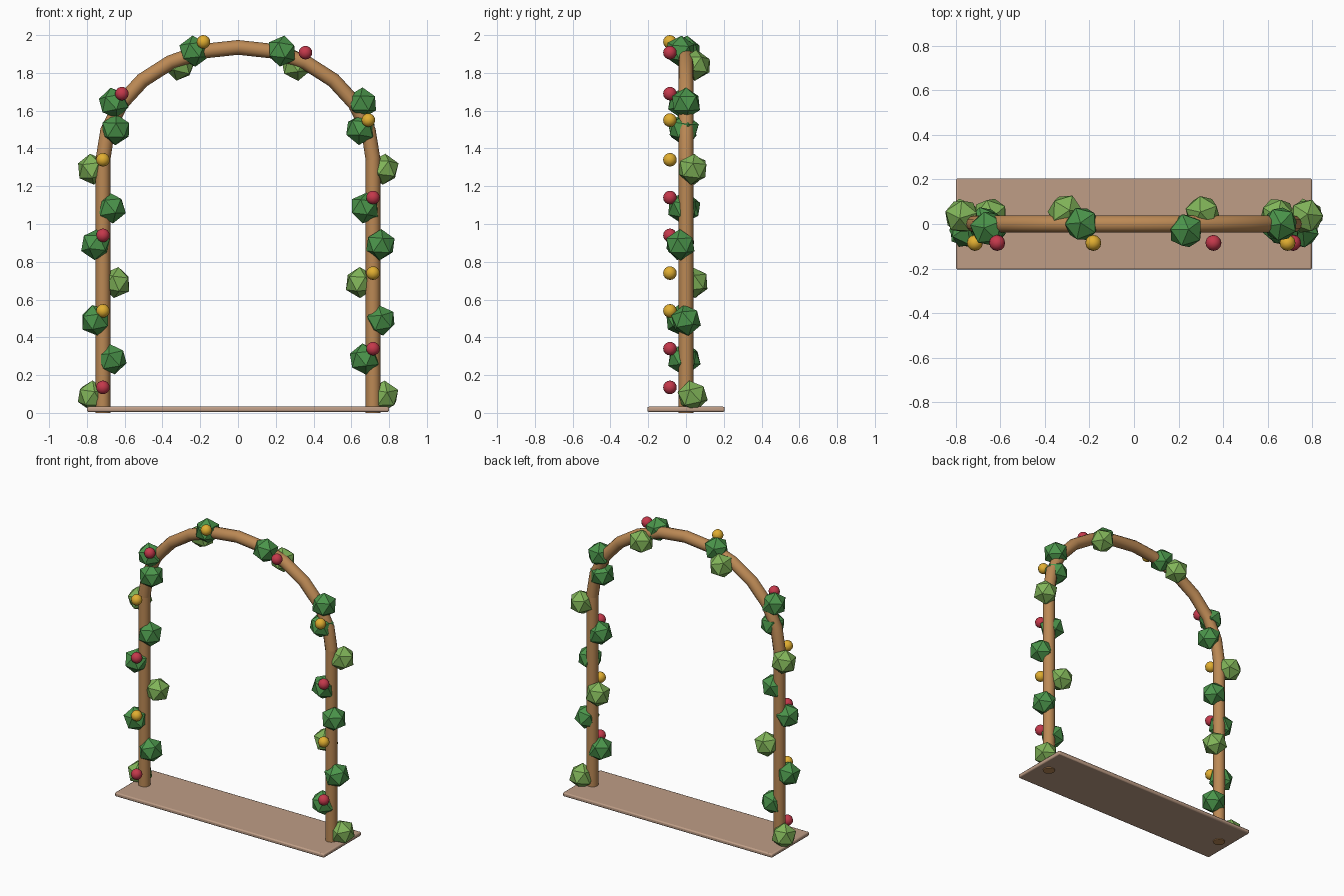
import bpy, math, random

if "Cube" in bpy.data.objects:
    bpy.data.objects.remove(bpy.data.objects["Cube"])
random.seed(4)


def mat(name, rgb):
    m = bpy.data.materials.new(name)
    m.diffuse_color = (*rgb, 1)
    m.use_nodes = True
    m.node_tree.nodes["Principled BSDF"].inputs["Base Color"].default_value = m.diffuse_color
    return m


WOOD = mat("wood", (0.50, 0.25, 0.09))
EARTH = mat("base_brown", (0.52, 0.34, 0.24))
DARK = mat("leaf_dark", (0.07, 0.30, 0.07))
LIGHT = mat("leaf_light", (0.22, 0.46, 0.10))
RED = mat("flower_red", (0.55, 0.04, 0.07))
GOLD = mat("flower_gold", (0.75, 0.42, 0.03))


def finish(name, material, smooth=None):
    o = bpy.context.object
    o.name = name
    o.data.materials.append(material)
    if smooth:
        bpy.ops.object.shade_smooth_by_angle(angle=math.radians(smooth))
    return o


# Thin base plate with softened edges
bpy.ops.mesh.primitive_cube_add(size=1, location=(0, 0, 0.019))
base = bpy.context.object
base.scale = (1.6, 0.41, 0.027)
bpy.ops.object.transform_apply(location=False, rotation=False, scale=True)
bev = base.modifiers.new("bevel", 'BEVEL')
bev.width, bev.segments = 0.008, 2
finish("base_plate", EARTH, 40)

# Posts
HALF, SPRING, RISE, R = 0.715, 1.34, 0.595, 0.039
for side, sx in (("left", -1), ("right", 1)):
    bpy.ops.mesh.primitive_cylinder_add(vertices=12, radius=R, depth=SPRING + 0.01,
                                        location=(sx * HALF, 0, (SPRING + 0.01) / 2))
    finish(side + "_post", WOOD, 40)

# Elliptical arch tube in twelve straight segments
cu = bpy.data.curves.new("arch", 'CURVE')
cu.dimensions = '3D'
cu.bevel_depth, cu.bevel_resolution, cu.use_fill_caps = R, 4, True
sp = cu.splines.new('POLY')
sp.points.add(12)
for i, p in enumerate(sp.points):
    a = math.pi * i / 12
    p.co = (HALF * math.cos(a), 0, SPRING + RISE * math.sin(a), 1)
arch = bpy.data.objects.new("arch", cu)
bpy.context.collection.objects.link(arch)
bpy.context.view_layer.objects.active = arch
arch.select_set(True)
bpy.ops.object.convert(target='MESH')
finish("arch", WOOD, 40)

# Leaf clumps: |x|, z, y on left, y on right, material
clumps = [
    (0.773, 0.09, 0.035, 0.035, LIGHT), (0.668, 0.285, 0.00, -0.02, DARK),
    (0.756, 0.49, -0.03, 0.00, DARK), (0.645, 0.69, 0.04, 0.04, LIGHT),
    (0.754, 0.89, -0.03, -0.03, DARK), (0.672, 1.085, 0.00, -0.02, DARK),
    (0.773, 1.29, 0.035, 0.035, LIGHT), (0.648, 1.50, -0.02, -0.01, DARK),
    (0.658, 1.64, -0.02, 0.00, DARK), (0.308, 1.84, 0.055, 0.05, LIGHT),
    (0.233, 1.915, 0.00, -0.03, DARK)]
for i, (x, z, yl, yr, m) in enumerate(clumps):
    for side, sx, y in (("left", -1, yl), ("right", 1, yr)):
        bpy.ops.mesh.primitive_ico_sphere_add(
            subdivisions=1, radius=0.083, location=(sx * x, y, z),
            rotation=(random.uniform(-.2, .2), random.uniform(-.2, .2), random.uniform(0, 6)))
        finish(f"{side}_leaf_clump_{i}", m)

# Flowers on the front face
flowers = [
    (-0.715, 0.135, RED), (-0.715, 0.54, GOLD), (-0.715, 0.94, RED), (-0.715, 1.34, GOLD),
    (0.715, 0.34, RED), (0.715, 0.74, GOLD), (0.715, 1.14, RED), (0.69, 1.55, GOLD),
    (-0.615, 1.69, RED), (-0.183, 1.964, GOLD), (0.357, 1.907, RED)]
for i, (x, z, m) in enumerate(flowers):
    bpy.ops.mesh.primitive_uv_sphere_add(segments=12, ring_count=8, radius=0.036,
                                         location=(x, -0.085, z))
    finish(f"flower_{i}", m, 60)
